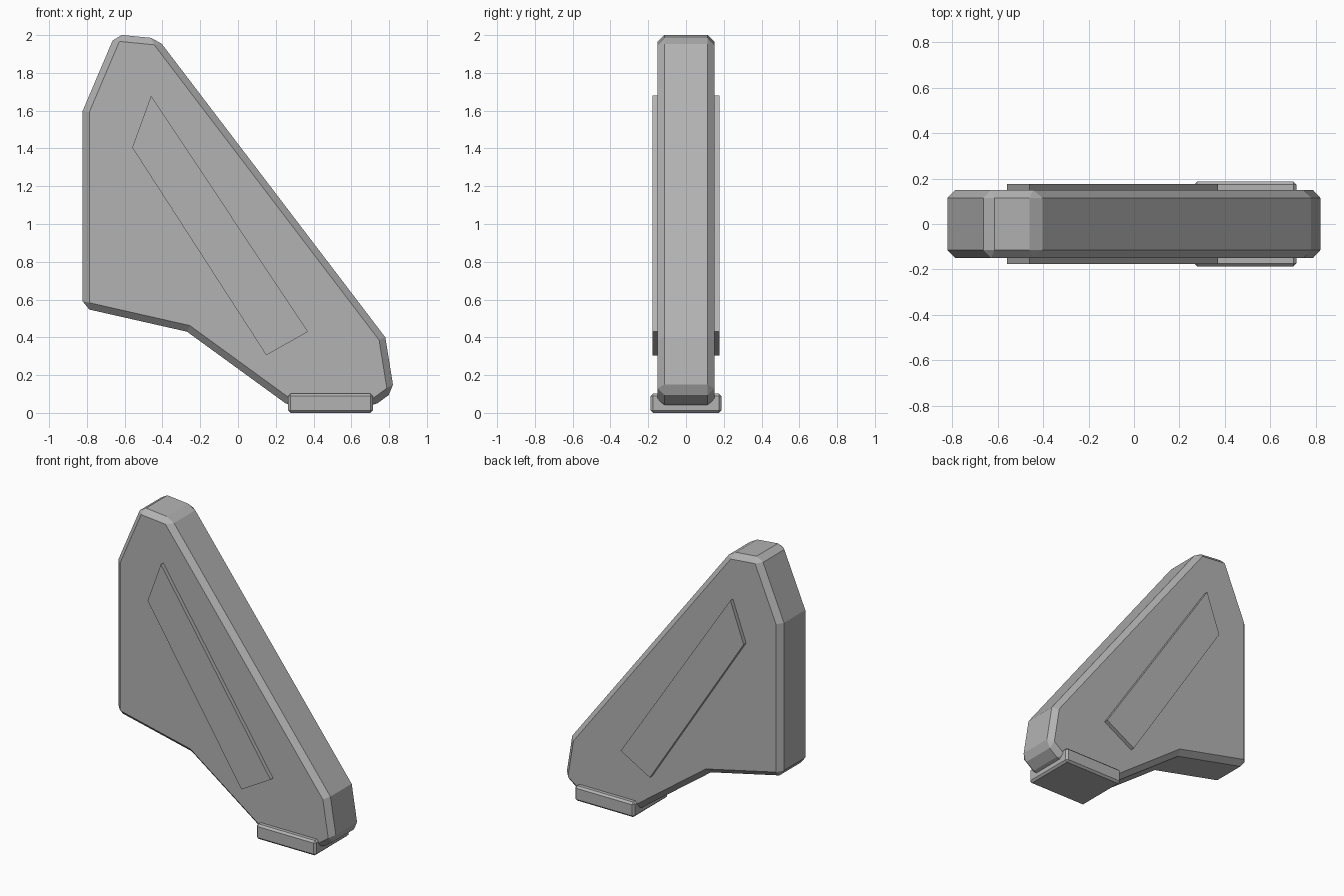
import bpy
import bmesh
import math

cube = bpy.data.objects.get("Cube")
if cube:
    bpy.data.objects.remove(cube, do_unlink=True)

# Single grey finish
GREY = (0.45, 0.45, 0.45, 1.0)
grey = bpy.data.materials.new("plain_grey")
grey.use_nodes = True
grey.diffuse_color = GREY
grey.node_tree.nodes["Principled BSDF"].inputs["Base Color"].default_value = GREY


def slab(name, outline, half_depth, bevel=0.0):
    """Extrude an x-z outline symmetrically along y, with chamfered edges."""
    bm = bmesh.new()
    face = bm.faces.new([bm.verts.new((x, -half_depth, z)) for x, z in outline])
    extruded = bmesh.ops.extrude_face_region(bm, geom=[face], use_keep_orig=True)
    moved = [v for v in extruded["geom"] if isinstance(v, bmesh.types.BMVert)]
    bmesh.ops.translate(bm, verts=moved, vec=(0, 2 * half_depth, 0))
    bmesh.ops.recalc_face_normals(bm, faces=bm.faces)
    mesh = bpy.data.meshes.new(name)
    bm.to_mesh(mesh)
    bm.free()
    mesh.materials.append(grey)
    obj = bpy.data.objects.new(name, mesh)
    bpy.context.collection.objects.link(obj)
    if bevel:
        mod = obj.modifiers.new("chamfer", "BEVEL")
        mod.width = bevel
        mod.segments = 1
        mod.limit_method = "ANGLE"
        mod.angle_limit = math.radians(30)
    return obj


# Main fin: tall back edge, long sloping front edge, kinked underside
slab("fin_body", [
    (-0.822, 0.555), (-0.27, 0.43), (0.28, 0.03), (0.71, 0.03),
    (0.826, 0.115), (0.78, 0.40), (-0.425, 1.982), (-0.65, 2.004),
    (-0.822, 1.60),
], 0.15, 0.035)

# Raised strip running through the fin, proud on both sides
slab("side_strip", [
    (-0.46, 1.68), (-0.56, 1.405), (0.15, 0.305), (0.37, 0.43),
], 0.177)

# Foot pad under the tip
slab("foot_pad", [
    (0.265, 0.0), (0.715, 0.0), (0.715, 0.102), (0.265, 0.102),
], 0.187, 0.013)
